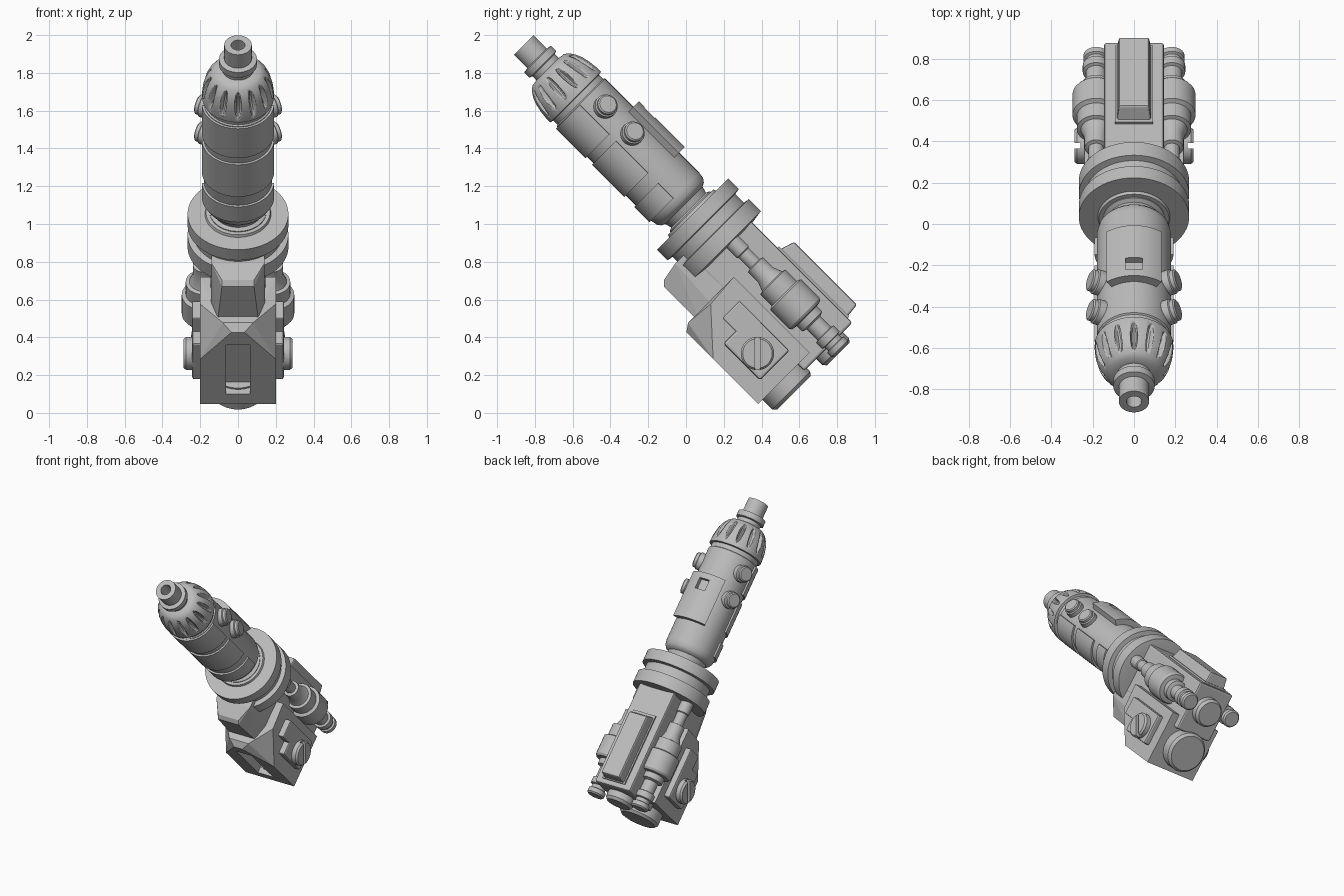
import bpy, bmesh, math
from mathutils import Matrix, Vector

if "Cube" in bpy.data.objects:
    bpy.data.objects.remove(bpy.data.objects["Cube"])

# Local frame: x sideways, y away from the grip, z along the barrel; tilted 45 degrees
TILT = Matrix.Rotation(math.radians(45), 4, 'X')
AXIS = 0.769

grey = bpy.data.materials.new("matte grey")
grey.use_nodes = True
COLOUR = (0.5, 0.5, 0.5, 1)
grey.diffuse_color = COLOUR
grey.node_tree.nodes["Principled BSDF"].inputs["Base Color"].default_value = COLOUR


def finish(name, bm, bevel=0, smooth=True, matrix=Matrix()):
    bmesh.ops.recalc_face_normals(bm, faces=bm.faces)
    mesh = bpy.data.meshes.new(name)
    bm.to_mesh(mesh)
    bm.free()
    mesh.materials.append(grey)
    ob = bpy.data.objects.new(name, mesh)
    bpy.context.collection.objects.link(ob)
    ob.matrix_world = TILT @ matrix
    if bevel:
        mod = ob.modifiers.new("bevel", 'BEVEL')
        mod.width, mod.segments, mod.limit_method = bevel, 2, 'ANGLE'
    if smooth:
        bpy.ops.object.select_all(action='DESELECT')
        ob.select_set(True)
        bpy.context.view_layer.objects.active = ob
        bpy.ops.object.shade_smooth_by_angle(angle=math.radians(32))
    return ob


def lathe(name, profile, x=0, y=0, segs=48, matrix=Matrix(), bevel=0):
    """Spin (radius, height) points about local z."""
    bm = bmesh.new()
    rings = []
    for r, h in profile:
        rings.append([bm.verts.new((x + r * math.cos(2 * math.pi * i / segs),
                                    y + r * math.sin(2 * math.pi * i / segs), h))
                      for i in range(segs)])
    for a, b in zip(rings, rings[1:]):
        for i in range(segs):
            j = (i + 1) % segs
            bm.faces.new((a[i], a[j], b[j], b[i]))
    bm.faces.new(rings[0])
    bm.faces.new(rings[-1])
    return finish(name, bm, bevel, matrix=matrix)


def arc_plate(name, middle, half, r0, r1, h0, h1, steps=24):
    """Curved plate wrapped on the barrel; angles in degrees."""
    bm = bmesh.new()
    rows = []
    for i in range(steps + 1):
        a = math.radians(middle - half + 2 * half * i / steps)
        rows.append([bm.verts.new((r * math.cos(a), AXIS + r * math.sin(a), h))
                     for r, h in ((r0, h0), (r1, h0), (r1, h1), (r0, h1))])
    for a, b in zip(rows, rows[1:]):
        for k in range(4):
            bm.faces.new((a[k], a[(k + 1) % 4], b[(k + 1) % 4], b[k]))
    bm.faces.new(rows[0])
    bm.faces.new(rows[-1])
    return finish(name, bm)


def hull(name, points, bevel=0, mirror=True):
    """Convex block from points, mirrored in x."""
    bm = bmesh.new()
    for p in points:
        bm.verts.new(p)
        if mirror:
            bm.verts.new((-p[0], p[1], p[2]))
    bmesh.ops.convex_hull(bm, input=bm.verts)
    bmesh.ops.dissolve_limit(bm, angle_limit=0.02, verts=bm.verts, edges=bm.edges)
    return finish(name, bm, bevel, smooth=False)


def box(name, x, y, z, bevel=0):
    return hull(name, [(a, b, c) for a in x for b in y for c in z], bevel, False)


def cut(target, cutter):
    mod = target.modifiers.new("cut", 'BOOLEAN')
    mod.operation, mod.object, mod.solver = 'DIFFERENCE', cutter, 'EXACT'
    cutter.hide_render = True
    cutter.hide_viewport = True
    cutter.display_type = 'WIRE'


# Nozzle with bored muzzle
lathe("nozzle", [(0.037, 1.88), (0.037, 1.985), (0.073, 1.985), (0.073, 1.885), (0.1, 1.88),
                 (0.1, 1.84), (0.083, 1.835), (0.083, 1.75)], y=AXIS)

# Fluted dome
dome = lathe("fluted_dome", [(0.08, 1.805), (0.118, 1.8), (0.138, 1.785), (0.16, 1.755),
                             (0.175, 1.72), (0.185, 1.675), (0.19, 1.63), (0.19, 1.595),
                             (0.16, 1.59)], y=AXIS, segs=56)
bm = bmesh.new()
for i in range(14):
    m = (Matrix.Translation((0, AXIS, 0)) @ Matrix.Rotation(math.tau * (i + 0.5) / 14, 4, 'Z')
         @ Matrix.Translation((0.179, 0, 1.705)) @ Matrix.Rotation(math.radians(-15), 4, 'Y')
         @ Matrix.Diagonal((0.035, 0.018, 0.085, 1)))
    bmesh.ops.create_uvsphere(bm, u_segments=12, v_segments=10, radius=1, matrix=m)
cut(dome, finish("flute_cutter", bm))

# Barrel, neck and double flange
lathe("barrel", [(0.172, 1.6), (0.172, 1.56), (0.18, 1.555), (0.18, 0.85), (0.174, 0.815),
                 (0.16, 0.795), (0.14, 0.785), (0.13, 0.75), (0.15, 0.74), (0.15, 0.7)], y=AXIS)
lathe("double_flange", [(0.17, 0.735), (0.175, 0.72), (0.267, 0.72), (0.267, 0.64), (0.235, 0.635),
                        (0.235, 0.57), (0.267, 0.565), (0.267, 0.475), (0.2, 0.465)],
      y=AXIS, segs=64)

# Curved plates on the barrel
for n, (h0, h1) in enumerate(((1.33, 1.55), (1.04, 1.28), (0.85, 0.965))):
    arc_plate(f"under_plate_{n + 1}", -90, 86, 0.165, 0.192, h0, h1)
top_plate = arc_plate("top_plate", 90, 37, 0.165, 0.222, 1.0, 1.343)
cut(top_plate, box("sight_cutter", (-0.04, 0.04), (0.955, 1.1), (1.22, 1.3)))

# Side buttons, rear tubes, side plates and screws
for side, label in ((1, "left"), (-1, "right")):
    for n, h in enumerate((1.448, 1.246)):
        a = math.radians(24)
        out = Vector((side * math.cos(a), math.sin(a), 0))
        m = (Matrix.Translation(Vector((0, AXIS, h)) + out * 0.15)
             @ out.to_track_quat('Z', 'Y').to_matrix().to_4x4())
        lathe(f"{label}_button_{n + 1}", [(0.062, 0), (0.062, 0.055), (0.054, 0.06),
                                         (0.054, 0.078), (0.046, 0.084)], segs=32, matrix=m)
    lathe(f"{label}_tube", [(0.045, 0.48), (0.045, 0.39), (0.038, 0.385), (0.038, 0.3),
                            (0.056, 0.295), (0.056, 0.22), (0.075, 0.17), (0.094, 0.165),
                            (0.094, 0.08), (0.115, 0.07), (0.115, -0.07), (0.105, -0.085),
                            (0.075, -0.09), (0.075, -0.13), (0.05, -0.14), (0.05, -0.22),
                            (0.065, -0.225), (0.065, -0.27), (0.05, -0.275), (0.05, -0.3),
                            (0.062, -0.305), (0.062, -0.335), (0.052, -0.345)],
          x=side * 0.183, y=0.815, segs=32)
    xs = (side * 0.19, side * 0.243)
    box(f"{label}_plate", xs, (0.4, 0.62), (-0.155, 0.12), 0.012)
    box(f"{label}_plate_step", xs, (0.49, 0.62), (0.05, 0.22), 0.008)
    m = Matrix.Translation((side * 0.2, 0.49, -0.045)) @ Matrix.Rotation(side * math.pi / 2, 4, 'Y')
    screw = lathe(f"{label}_screw", [(0.088, 0), (0.088, 0.075), (0.078, 0.088)], segs=32, matrix=m)
    bm = bmesh.new()
    bmesh.ops.create_cube(bm, size=1, matrix=Matrix.Translation((side * 0.29, 0.49, -0.045))
                          @ Matrix.Rotation(math.radians(45), 4, 'X')
                          @ Matrix.Diagonal((0.06, 0.25, 0.025, 1)))
    cut(screw, finish(f"{label}_slot_cutter", bm, smooth=False))

# Upper housing and rear rib
box("upper_housing", (-0.145, 0.145), (0.6, 0.96), (-0.285, 0.5), 0.012)
hull("rib_base", [(0.092, y, z) for y in (0.9, 0.972) for z in (-0.25, 0.275)])
hull("rear_rib", [(0.085, 0.95, 0.265), (0.073, 1.045, 0.235), (0.073, 1.045, -0.235),
                  (0.085, 0.95, -0.245)], 0.01)
lathe("upper_end_cap", [(0.1, -0.2), (0.1, -0.33), (0.085, -0.35)], y=0.79, segs=32)

# Sloped block under the flange
hull("front_block", [(0.085, 0.39, 0.555), (0.085, 0.415, 0.58), (0.14, 0.52, 0.6),
                     (0.14, 0.7, 0.6), (0.145, 0.7, 0.25), (0.145, 0.5, 0.25), (0.11, 0.39, 0.28)])

# Lower housing with clipped corners and a recessed window
lower = hull("lower_housing", [(0.035, 0.303, 0.3), (0.2, 0.303, 0.1), (0.2, 0.5, 0.315),
                               (0.2, 0.688, 0.33), (0.2, 0.688, -0.238), (0.2, 0.303, -0.238),
                               (0.08, 0.345, 0.33), (0.08, 0.688, 0.33)])
cut(lower, box("window_cutter", (-0.063, 0.063), (0.2, 0.383), (-0.16, 0.206)))
lathe("lower_end_cap", [(0.142, -0.15), (0.142, -0.31), (0.125, -0.328)], y=0.478)
